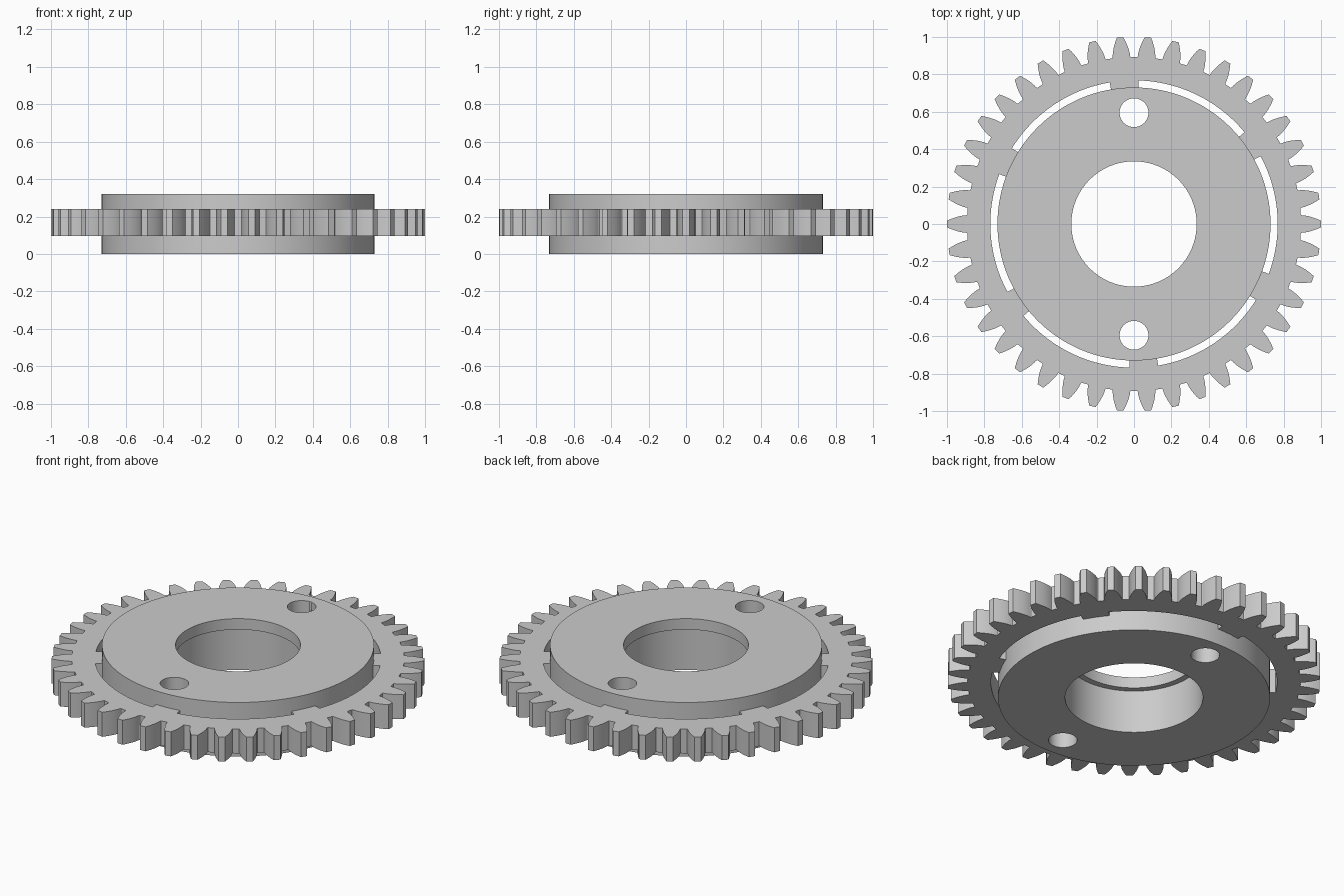
import bpy
import bmesh
from math import pi, tau, sin, cos, tan, acos, radians, sqrt

if "Cube" in bpy.data.objects:
    bpy.data.objects.remove(bpy.data.objects["Cube"], do_unlink=True)

TEETH = 42
MODULE = 2 / (TEETH + 2)
PITCH_R = MODULE * TEETH / 2
BASE_R = PITCH_R * cos(radians(20))
ROOT_R = 0.893
HUB_R = 0.73

grey = bpy.data.materials.new("machined grey")
grey.use_nodes = True
colour = (0.6, 0.6, 0.6, 1)
grey.diffuse_color = colour
grey.node_tree.nodes["Principled BSDF"].inputs["Base Color"].default_value = colour


def polar(r, a):
    return (r * cos(a), r * sin(a))


def add_object(name, bm):
    bmesh.ops.recalc_face_normals(bm, faces=bm.faces)
    mesh = bpy.data.meshes.new(name)
    bm.to_mesh(mesh)
    bm.free()
    mesh.materials.append(grey)
    obj = bpy.data.objects.new(name, mesh)
    bpy.context.collection.objects.link(obj)
    return obj


def smooth(obj):
    bpy.ops.object.select_all(action='DESELECT')
    obj.select_set(True)
    bpy.context.view_layer.objects.active = obj
    bpy.ops.object.shade_smooth_by_angle(angle=radians(25))


def plate(name, loops, z0, z1):
    """Flat outline with holes, extruded upwards."""
    bm = bmesh.new()
    for loop in loops:
        vs = [bm.verts.new((x, y, z0)) for x, y in loop]
        for a, b in zip(vs, vs[1:] + vs[:1]):
            bm.edges.new((a, b))
    bmesh.ops.triangle_fill(bm, edges=bm.edges[:], use_beauty=True, normal=(0, 0, 1))
    up = bmesh.ops.extrude_face_region(bm, geom=bm.faces[:], use_keep_orig=True)["geom"]
    bmesh.ops.translate(bm, vec=(0, 0, z1 - z0),
                        verts=[g for g in up if isinstance(g, bmesh.types.BMVert)])
    return add_object(name, bm)


def inv(a):
    return tan(a) - a


def tooth_half_angle(r):
    return pi / (2 * TEETH) + inv(radians(20)) - inv(acos(min(1, BASE_R / r)))


# Involute tooth outline
STEPS = 6
radii = [BASE_R + (1 - BASE_R) * i / STEPS for i in range(STEPS + 1)]
flank = [(ROOT_R, tooth_half_angle(BASE_R) + 0.003)]
flank += [(r, tooth_half_angle(r)) for r in radii]
outer = []
for t in range(TEETH):
    mid = tau * t / TEETH
    outer += [polar(r, mid - h) for r, h in flank]
    outer += [polar(r, mid + h) for r, h in reversed(flank)]

# Inner outline: six narrow slots separated by tabs that meet the hub
inner = []
for k in range(6):
    start = radians(28.2 + 60 * k)
    for r, first, width, n in ((HUB_R - 0.002, 0, 11.5, 6), (0.768, 11.5, 48.5, 24)):
        inner += [polar(r, start + radians(first + width * i / n)) for i in range(n + 1)]

smooth(plate("gear_ring", [outer, inner], 0.095, 0.24))

# Hub: turned profile with a lip at the top of the bore
profile = [(0.37, 0), (HUB_R, 0), (HUB_R, 0.32), (0.335, 0.32), (0.335, 0.255), (0.37, 0.255)]
SEG = 128
bm = bmesh.new()
rings = [[bm.verts.new((*polar(r, tau * s / SEG), z)) for r, z in profile] for s in range(SEG)]
for s in range(SEG):
    a, b = rings[s], rings[(s + 1) % SEG]
    for i in range(len(profile)):
        j = (i + 1) % len(profile)
        bm.faces.new((a[i], b[i], b[j], a[j]))
hub = add_object("hub", bm)

# Two through holes for pins
for y in (0.595, -0.595):
    bpy.ops.mesh.primitive_cylinder_add(vertices=48, radius=0.077, depth=1, location=(0, y, 0.16))
    cutter = bpy.context.object
    cutter.name = "pin_hole_cutter"
    cutter.hide_render = True
    cutter.data.materials.append(grey)
    cut = hub.modifiers.new("pin hole", 'BOOLEAN')
    cut.operation = 'DIFFERENCE'
    cut.solver = 'EXACT'
    cut.object = cutter
    bpy.context.view_layer.objects.active = hub
    bpy.ops.object.modifier_apply(modifier=cut.name)
    bpy.data.objects.remove(cutter, do_unlink=True)
smooth(hub)
